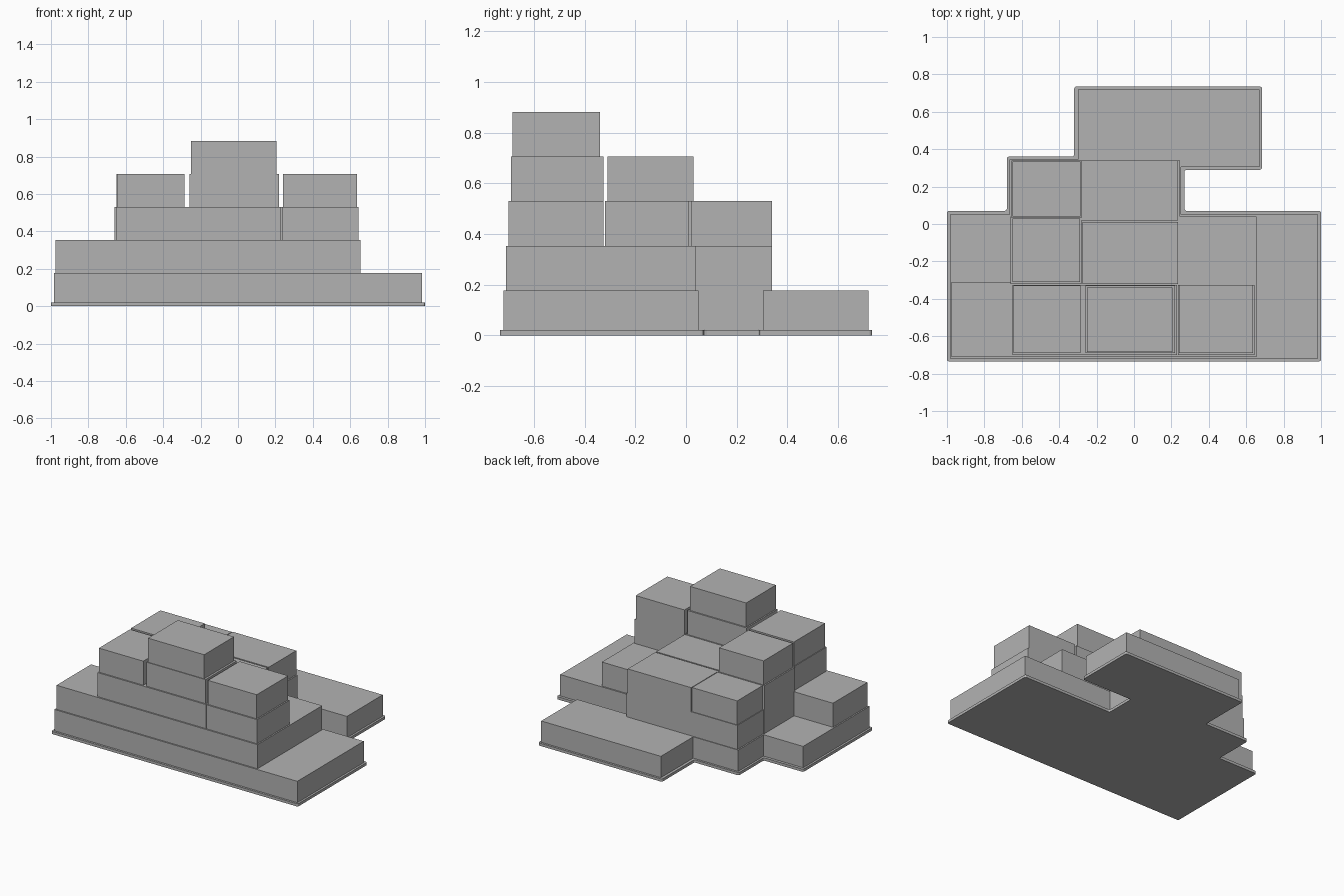
import bpy
import bmesh

cube = bpy.data.objects.get("Cube")
if cube:
    bpy.data.objects.remove(cube, do_unlink=True)

STOREY = 0.1765
PLINTH = 0.02

grey = bpy.data.materials.new("plain_grey")
grey.use_nodes = True
colour = (0.45, 0.45, 0.45, 1)
grey.diffuse_color = colour
grey.node_tree.nodes["Principled BSDF"].inputs["Base Color"].default_value = colour


def extrude_outline(name, points, bottom, top, corner=0.0):
    """Raise a flat outline into a solid, optionally rounding its upright edges."""
    bm = bmesh.new()
    face = bm.faces.new([bm.verts.new((x, y, bottom)) for x, y in points])
    raised = bmesh.ops.extrude_face_region(bm, geom=[face])["geom"]
    for item in raised:
        if isinstance(item, bmesh.types.BMVert):
            item.co.z = top
    if corner:
        upright = [e for e in bm.edges
                   if abs(e.verts[0].co.z - e.verts[1].co.z) > corner / 2]
        bmesh.ops.bevel(bm, geom=upright, offset=corner, segments=3,
                        profile=0.5, affect='EDGES')
    bmesh.ops.recalc_face_normals(bm, faces=bm.faces)
    mesh = bpy.data.meshes.new(name)
    bm.to_mesh(mesh)
    bm.free()
    mesh.materials.append(grey)
    obj = bpy.data.objects.new(name, mesh)
    bpy.context.collection.objects.link(obj)
    return obj


def block(name, level, left, right, front, back):
    """Box on a given storey, with its plan extents in hundredths."""
    a, b, c, d = (v / 100 for v in (left, right, front, back))
    bottom = max(PLINTH, STOREY * (level - 1))
    extrude_outline(name, [(a, c), (b, c), (b, d), (a, d)], bottom, STOREY * level)


# Thin plinth following the stepped plan
plan = [(-1, -.735), (1, -.735), (1, .07), (.27, .07), (.27, .29), (.685, .29),
        (.685, .735), (-.32, .735), (-.32, .36), (-.68, .36), (-.68, .07), (-1, .07)]
extrude_outline("plinth", plan, 0, PLINTH, corner=0.012)

# Ground storey
block("ground_main_hall", 1, -98.5, 98.5, -72, 5)
block("ground_middle_hall", 1, -66.5, 25, 5, 34.5)
block("ground_back_wing", 1, -30, 67, 30.5, 72)

# Second storey
block("second_front_hall", 2, -97.5, 65.5, -71, -31)
block("second_middle_hall", 2, -66, 65.5, -31, 4)
block("second_back_hall", 2, -65.5, 24.5, 4, 34)

# Third storey, split by narrow joints
block("third_front_hall", 3, -65, 23, -70, -32.5)
block("third_front_corner", 3, 23.5, 64.5, -70, -32.5)
block("third_middle_side", 3, -66, -28, -32, 3.5)
block("third_middle_centre", 3, -27.5, 23.5, -32, 1)
block("third_back_side", 3, -65, -28.5, 4, 33.5)
block("third_back_centre", 3, -28, 23.5, 2, 34)

# Fourth storey rooms
block("fourth_front_side", 4, -64.5, -28.5, -69, -33)
block("fourth_middle_side", 4, -65, -29, -31, 3)
block("fourth_front_centre", 4, -26, 22, -69, -33)
block("fourth_front_corner", 4, 24, 63.5, -69, -32.5)

# Top room
block("top_room", 5, -25, 20.5, -68.5, -34)
